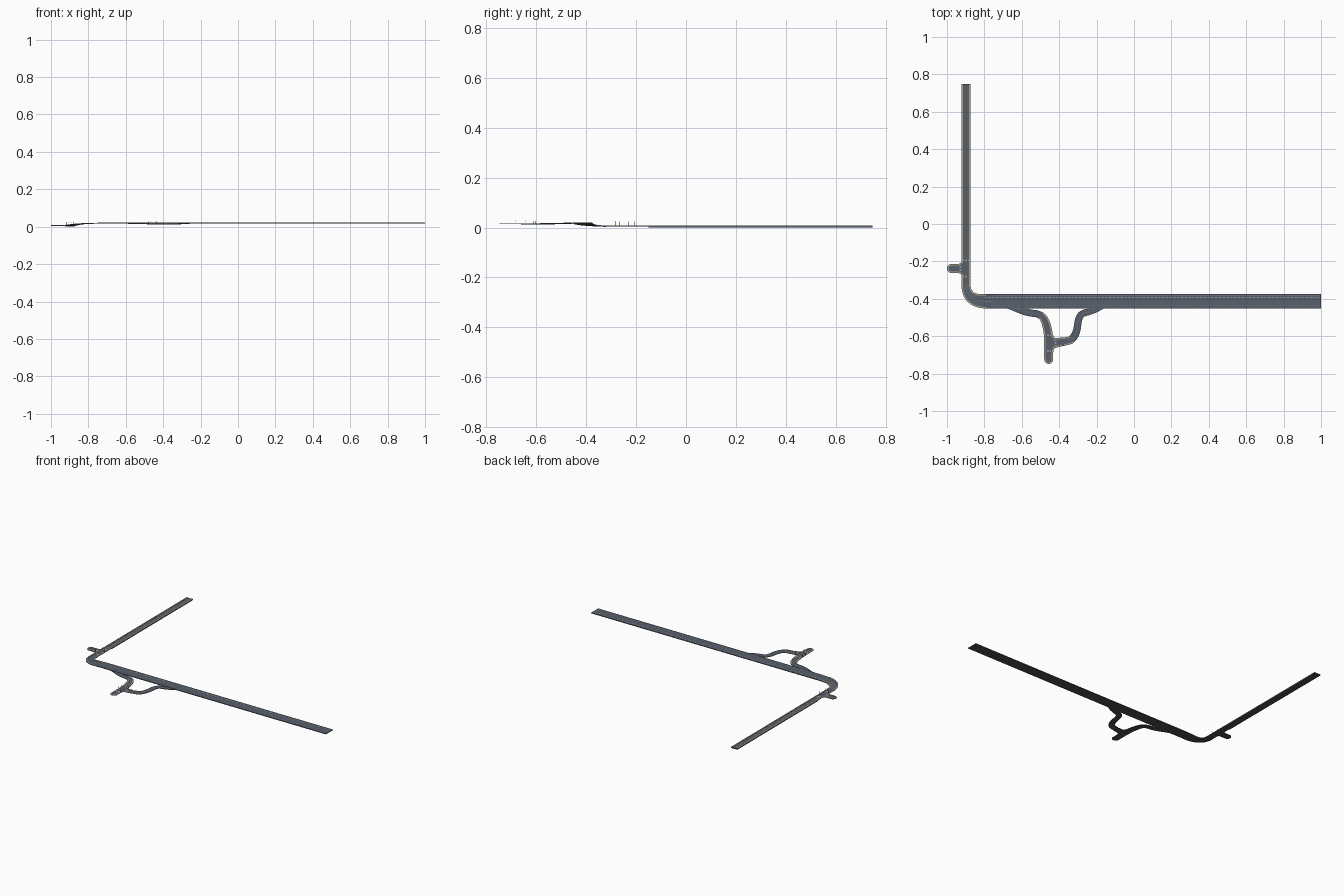
import bpy, bmesh, math
from mathutils import Vector, Matrix

if "Cube" in bpy.data.objects:
    bpy.data.objects.remove(bpy.data.objects["Cube"])


def mat(name, r, g, b):
    m = bpy.data.materials.new(name)
    m.diffuse_color = (r, g, b, 1)
    m.use_nodes = True
    m.node_tree.nodes["Principled BSDF"].inputs["Base Color"].default_value = m.diffuse_color
    return m


ASPHALT = mat("asphalt", 0.095, 0.115, 0.145)
UNDER = mat("underside", 0.075, 0.068, 0.062)
PAVING = mat("paving", 0.42, 0.37, 0.27)
KERB = mat("kerb", 0.16, 0.17, 0.18)
WHITE = mat("white_paint", 0.6, 0.6, 0.58)
FADED = mat("faded_paint", 0.22, 0.24, 0.27)
CREAM = mat("cream_paint", 0.6, 0.52, 0.34)
METAL = mat("pole_metal", 0.12, 0.12, 0.12)


def smooth(pts, n=6):
    """Catmull-Rom through (x, y, z, half_width) points."""
    p = [Vector(q) for q in pts]
    p = [2 * p[0] - p[1]] + p + [2 * p[-1] - p[-2]]
    out = []
    for a, b, c, d in zip(p, p[1:], p[2:], p[3:]):
        for k in range(n):
            t = k / n
            out.append(0.5 * (2 * b + (c - a) * t + (2 * a - 5 * b + 4 * c - d) * t * t
                              + (3 * b - a - 3 * c + d) * t ** 3))
    return out + [p[-2]]


def line(*pts):
    return [Vector(p) for p in pts]


def finish(name, bm, mats):
    me = bpy.data.meshes.new(name)
    bm.to_mesh(me)
    bm.free()
    for m in mats:
        me.materials.append(m)
    ob = bpy.data.objects.new(name, me)
    bpy.context.collection.objects.link(ob)
    return ob


def sweep(name, paths, section, *mats):
    """Sweep (side, offset, dz) points; two points make a flat painted strip."""
    bm = bmesh.new()
    n = len(section)
    for path in paths:
        rings = []
        for i, p in enumerate(path):
            d = (path[min(i + 1, len(path) - 1)] - path[max(i - 1, 0)]).xy.normalized()
            side = Vector((-d.y, d.x, 0))
            rings.append([bm.verts.new(Vector(p[:3]) + side * (s * p[3] + o) + Vector((0, 0, dz)))
                          for s, o, dz in section])
        for a, b in zip(rings, rings[1:]):
            for j in range(n if n > 2 else 1):
                k = (j + 1) % n
                f = bm.faces.new((a[j], a[k], b[k], b[j]))
                f.material_index = 1 if j == 2 and len(mats) > 1 else 0
        if n > 2:
            bm.faces.new(rings[0][::-1])
            bm.faces.new(rings[-1])
    if n > 2:
        bmesh.ops.recalc_face_normals(bm, faces=bm.faces)
    return finish(name, bm, mats)


def deck(bottom):
    return [(1, 0, 0), (-1, 0, 0), (-1, 0, -bottom), (1, 0, -bottom)]


def edge(side, w, up, down):
    a, b = (0, -w) if side > 0 else (w, 0)
    return [(side, a, up), (side, b, up), (side, b, -down), (side, a, -down)]


def stripe(offset, w=0.0012, dz=0.0003, side=0):
    return [(side, offset + w / 2, dz), (side, offset - w / 2, dz)]


def dashes(a, b, period, fill=0.5):
    a, b = Vector(a), Vector(b)
    n = int((b - a).length / period)
    return [[a.lerp(b, i / n), a.lerp(b, (i + fill) / n)] for i in range(n)]


def dead_end(start, centre, r):
    """Straight road that finishes in a half circle."""
    s, c = Vector(start), Vector(centre)
    d = (c - s).normalized()
    d.w = 0
    out = [s]
    for k in range(9):
        t = k / 8 * math.pi / 2
        q = c + d * r * math.sin(t)
        q.w = max(r * math.cos(t), 0.0005)
        out.append(q)
    return out


def arc(cx, cy, r, a0, a1, z, w, n=12):
    return [(cx + r * math.cos(math.radians(a0 + (a1 - a0) * k / n)),
             cy + r * math.sin(math.radians(a0 + (a1 - a0) * k / n)), z, w) for k in range(n + 1)]


# Main route: straight street, street junction, rising bend, highway
SX, HY, Z0, Z1 = -0.898, -0.4135, 0.007, 0.0205
street = line((SX, 0.748, Z0, 0.024), (SX, -0.15, Z0, 0.024))
junction = line((SX, -0.15, Z0, 0.024), (SX, -0.32, Z0, 0.024))
bend = smooth([(SX, -0.32, Z0, 0.024), (-0.895, -0.352, 0.0085, 0.025), (-0.879, -0.384, 0.0115, 0.029),
               (-0.848, -0.405, 0.0155, 0.034), (-0.81, -0.4128, 0.0185, 0.0375),
               (-0.75, HY, Z1, 0.0385)])
highway = line((-0.75, HY, Z1, 0.0385), (1, HY, Z1, 0.0385))
sweep("street_deck", [street], deck(Z0), ASPHALT, UNDER)
sweep("street_junction_deck", [junction], deck(0.003), ASPHALT, UNDER)
sweep("bend_deck", [bend], deck(0.004), ASPHALT, UNDER)
sweep("highway_deck", [highway], deck(0.0045), ASPHALT, UNDER)
taper = bend[:-4]
sweep("inner_sidewalk", [street, junction, taper], edge(1, 0.008, 0.0015, 0.002), PAVING)
sweep("outer_sidewalk", [line(street[0], (SX, -0.17, Z0, 0.024)),
                         line((SX, -0.295, Z0, 0.024), junction[1]), taper],
      edge(-1, 0.008, 0.0015, 0.002), PAVING)
for s, label in ((1, "north"), (-1, "south")):
    sweep("highway_kerb_" + label, [highway], edge(s, 0.002, 0.0008, 0.0045), KERB)
    sweep("highway_edge_line_" + label, [highway], stripe(-s * 0.006, side=s), FADED)

# Road paint
sweep("street_centre_dashes", dashes((SX, 0.748, Z0, 0), (SX, -0.18, Z0, 0), 0.02), stripe(0), CREAM)
sweep("bend_centre_line", [bend], stripe(0), FADED)
sweep("highway_cream_dashes", dashes((-0.8, -0.391, Z1, 0), (1, -0.391, Z1, 0), 0.02, 0.6),
      stripe(0, 0.0022), CREAM)
for i, y in enumerate((-0.407, -0.423, -0.437)):
    sweep("highway_lane_dashes_%d" % i, dashes((-0.75, y, Z1, 0), (1, y, Z1, 0), 0.025, 0.4),
          stripe(0), FADED)

# Short side street with rounded dead end and wraparound sidewalk
CY, ZS = -0.238, 0.0069
sweep("side_street_deck", [dead_end((SX, CY, ZS, 0.024), (-0.976, CY, ZS, 0.024), 0.024)],
      deck(0.003), ASPHALT, UNDER)
w = 0.004
top = [(-0.918, -0.17, Z0, w), (-0.918, -0.195, Z0, w), (-0.922, -0.209, Z0, w), (-0.936, -0.218, Z0, w)]
low = [(x, 2 * CY - y, z, q) for x, y, z, q in top]
low[-4] = (-0.918, -0.297, Z0, w)
sweep("side_street_sidewalk", [line(*smooth(top, 4), *arc(-0.976, CY, 0.02, 90, 270, Z0, w),
                                    *smooth(low[::-1], 4))],
      [(1, 0, 0.0015), (-1, 0, 0.0015), (-1, 0, -0.002), (1, 0, -0.002)], PAVING)

# Ramps leaving the highway, meeting at a small junction
ZR, R = 0.0155, 0.019
left_ramp = smooth([(-0.76, -0.424, 0.0195, 0.017), (-0.70, -0.428, 0.0195, 0.018), (-0.653, -0.441, 0.0193, R),
                    (-0.60, -0.463, 0.019, R), (-0.557, -0.475, 0.0185, R), (-0.514, -0.482, 0.018, R),
                    (-0.484, -0.503, 0.0172, 0.021), (-0.466, -0.548, 0.0162, 0.023),
                    (-0.457, -0.60, ZR, 0.024), (-0.456, -0.64, ZR, 0.024)])
right_ramp = smooth([(-0.456, -0.639, ZR - 0.0001, 0.023), (-0.41, -0.634, ZR - 0.0001, 0.023),
                     (-0.37, -0.628, ZR, 0.022), (-0.333, -0.616, 0.0158, 0.021),
                     (-0.308, -0.575, 0.017, 0.02), (-0.296, -0.511, 0.0183, 0.019),
                     (-0.279, -0.482, 0.0187, 0.0185), (-0.245, -0.470, 0.019, 0.018),
                     (-0.205, -0.457, 0.0193, 0.017), (-0.162, -0.438, 0.0195, 0.014),
                     (-0.10, -0.43, 0.0195, 0.012)])
for name, path in (("left_ramp", left_ramp), ("right_ramp", right_ramp)):
    sweep(name + "_deck", [path], deck(0.003), ASPHALT, UNDER)
    body = path[14:36] if name == "left_ramp" else path[14:50]
    for s in (1, -1):
        sweep("%s_kerb_%d" % (name, s > 0), [body], edge(s, 0.003, 0.0006, 0.003), KERB)
    sweep(name + "_lane_line", [body], stripe(0), FADED)
stub_end = (-0.456, -0.724, ZR, 0.024)
sweep("ramp_stub_deck", [dead_end((-0.456, -0.64, ZR, 0.024), stub_end, 0.024)],
      deck(0.002), ASPHALT, UNDER)
SLAB = [(1, 0, 0.001), (-1, 0, 0.001), (-1, 0, -0.0015), (1, 0, -0.0015)]
for s, label in ((1, "right"), (-1, "left")):
    run = left_ramp[33:50] if s > 0 else left_ramp[33:]
    sweep("left_ramp_sidewalk_" + label, [run], edge(s, 0.008, 0.001, 0.002), PAVING)
    sweep("right_ramp_sidewalk_" + label, [right_ramp[11:19]], edge(s, 0.008, 0.001, 0.002), PAVING)
corner_low = smooth([(-0.436, -0.69, ZR, w), (-0.433, -0.672, ZR, w), (-0.424, -0.660, ZR, w),
                     (-0.385, -0.650, ZR, w)], 4)
corner_high = smooth([(-0.443, -0.575, ZR, w), (-0.436, -0.597, ZR, w), (-0.422, -0.613, ZR, w),
                      (-0.385, -0.611, ZR, w)], 4)
sweep("ramp_stub_sidewalk", [line((-0.476, -0.64, ZR, w), *arc(-0.456, -0.724, 0.02, 180, 360, ZR, w),
                                  *corner_low), corner_high], SLAB, PAVING)

# Zebra crossings
bars = []
for k in range(-3, 4):
    o = k * 0.004
    bars += [line((SX + o, -0.19, Z0, 0), (SX + o, -0.2, Z0, 0)),
             line((SX + o, -0.276, Z0, 0), (SX + o, -0.286, Z0, 0)),
             line((-0.933, CY + o, Z0, 0), (-0.923, CY + o, Z0, 0)),
             line((-0.456 + o, -0.59, ZR + 0.0003, 0), (-0.456 + o, -0.6, ZR + 0.0003, 0)),
             line((-0.456 + o, -0.675, ZR, 0), (-0.456 + o, -0.685, ZR, 0)),
             line((-0.425, -0.636 + o, ZR, 0), (-0.415, -0.636 + o, ZR, 0))]
sweep("zebra_crossings", bars, stripe(0, 0.002, 0.0004), WHITE)

# Signal poles: post, arm and lamp head
bm = bmesh.new()


def box(x, y, z, sx, sy, sz):
    bmesh.ops.create_cube(bm, size=1, matrix=Matrix.Translation((x, y, z)) @ Matrix.Diagonal((sx, sy, sz, 1)))


for x, y, z, h, arm in ((-0.918, -0.205, Z0, 0.018, 1), (-0.879, -0.23, Z0, 0.018, -1),
                        (-0.922, -0.268, Z0, 0.018, 1), (-0.878, -0.282, Z0, 0.019, -1),
                        (-0.477, -0.61, ZR, 0.012, 1), (-0.43, -0.605, ZR, 0.012, -1),
                        (-0.477, -0.642, ZR, 0.013, 1), (-0.434, -0.682, ZR, 0.013, -1)):
    bmesh.ops.create_cone(bm, cap_ends=True, segments=6, radius1=0.0006, radius2=0.0005, depth=h,
                          matrix=Matrix.Translation((x, y, z + h / 2)))
    box(x + arm * 0.005, y, z + h - 0.0005, 0.01, 0.0006, 0.0006)
    box(x + arm * 0.01, y, z + h - 0.0015, 0.0014, 0.0014, 0.003)
finish("signal_poles", bm, [METAL])
